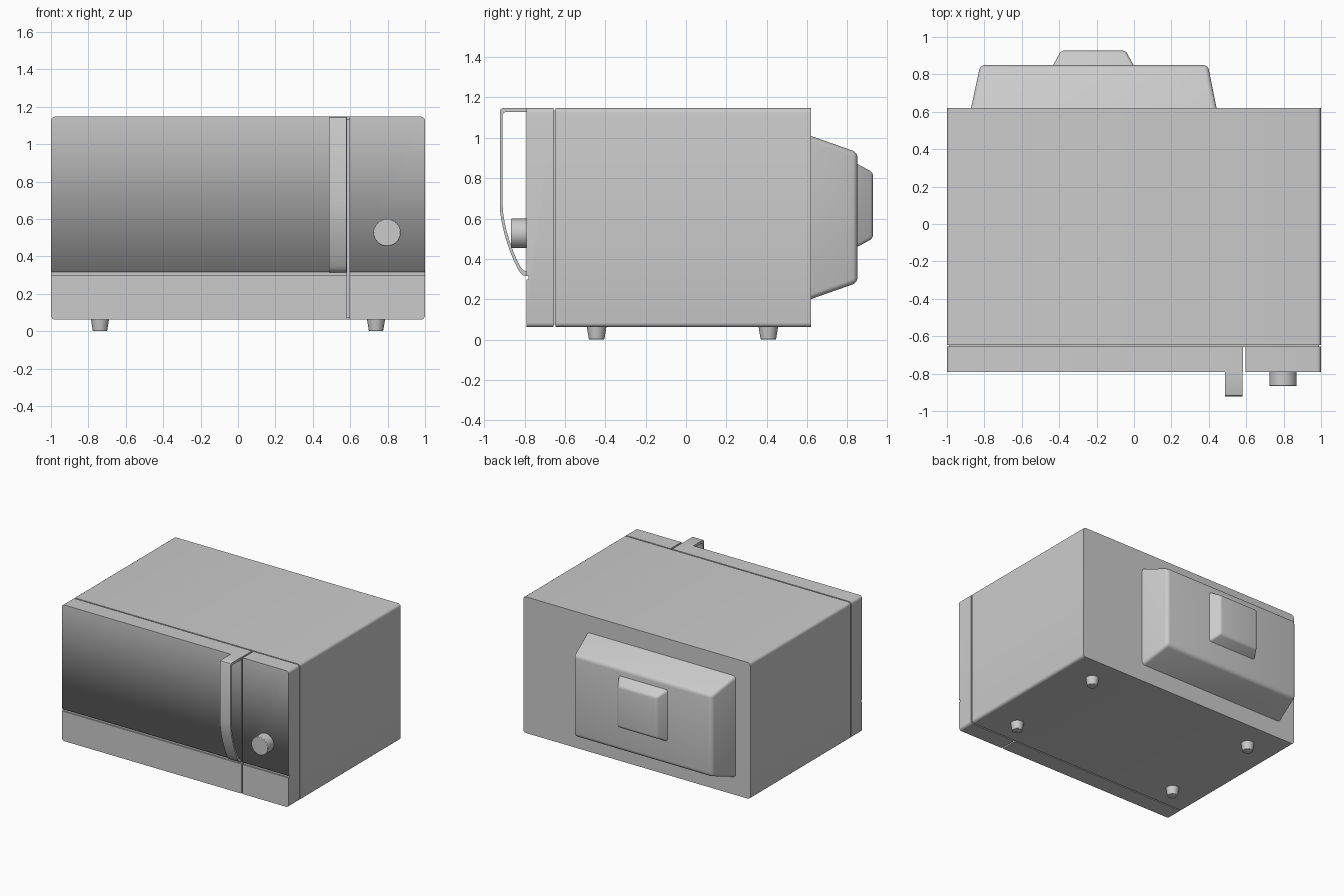
import bpy, bmesh
from math import sin, cos, pi
from mathutils import Vector

if "Cube" in bpy.data.objects:
    bpy.data.objects.remove(bpy.data.objects["Cube"])

FRONT, SEAM, BACK = -0.79, -0.656, 0.619
Z0, Z1 = 0.062, 1.147


def finish(name, bm, smooth=True):
    bmesh.ops.recalc_face_normals(bm, faces=bm.faces)
    me = bpy.data.meshes.new(name)
    bm.to_mesh(me)
    bm.free()
    ob = bpy.data.objects.new(name, me)
    bpy.context.collection.objects.link(ob)
    bpy.context.view_layer.objects.active = ob
    bpy.ops.object.select_all(action='DESELECT')
    ob.select_set(True)
    if smooth:
        bpy.ops.object.shade_smooth_by_angle(angle=0.6)
    return ob


def extrude(name, points, offset):
    """Solid made by sweeping a closed outline along an offset."""
    bm = bmesh.new()
    face = bm.faces.new([bm.verts.new(p) for p in points])
    new = bmesh.ops.extrude_face_region(bm, geom=[face], use_keep_orig=True)
    verts = [v for v in new['geom'] if isinstance(v, bmesh.types.BMVert)]
    bmesh.ops.translate(bm, verts=verts, vec=offset)
    return finish(name, bm)


def slab(name, x0, x1, y0, y1, z0=Z0, z1=Z1, left=0.0, right=0.0):
    """Block along y whose left / right corners are rounded in front view."""
    pts = []
    for sx, sz, start in ((1, 1, 0), (-1, 1, 90), (-1, -1, 180), (1, -1, 270)):
        r = right if sx > 0 else left
        cx = x1 - r if sx > 0 else x0 + r
        cz = z1 - r if sz > 0 else z0 + r
        n = 5 if r else 1
        for i in range(n):
            a = (start + (90 * i / (n - 1) if r else 0)) * pi / 180
            pts.append((cx + r * cos(a), y0, cz + r * sin(a)))
    return extrude(name, pts, (0, y1 - y0, 0))


def frustum(name, base, top, y0, y1, r):
    """Tapered cover on the back; rectangles are x0, x1, z0, z1."""
    bm = bmesh.new()
    loops = [[bm.verts.new((x, y, z)) for x, z in
              ((q[0], q[2]), (q[1], q[2]), (q[1], q[3]), (q[0], q[3]))]
             for q, y in ((base, y0), (top, y1))]
    for loop in loops:
        bm.faces.new(loop)
    for i in range(4):
        j = (i + 1) % 4
        bm.faces.new((loops[0][i], loops[0][j], loops[1][j], loops[1][i]))
    edges = [e for e in bm.edges if any(v in loops[1] for v in e.verts)]
    bmesh.ops.bevel(bm, geom=edges, offset=r, segments=4, profile=0.5,
                    affect='EDGES', clamp_overlap=True)
    return finish(name, bm)


def turned(name, loc, r0, r1, depth, axis_y=False, sides=32):
    """Cylinder or cone, standing on z or pointing along -y."""
    bpy.ops.mesh.primitive_cone_add(
        vertices=sides, radius1=r0, radius2=r1, depth=depth, location=loc,
        rotation=(pi / 2 if axis_y else 0, 0, 0))
    ob = bpy.context.object
    ob.name = name
    bev = ob.modifiers.new("edge", 'BEVEL')
    bev.width, bev.segments, bev.limit_method = 0.004, 2, 'ANGLE'
    bev.angle_limit = 0.8
    bpy.ops.object.shade_smooth_by_angle(angle=0.6)
    return ob


# Housing and recessed core behind the front panels
slab("housing", -1, 1, SEAM + 0.01, BACK, left=0.022, right=0.022)
slab("seam_core", -0.988, 0.988, SEAM - 0.002, SEAM + 0.012, Z0 + 0.012, Z1 - 0.012)

# Door and control panel, each with a shallow horizontal groove
for name, x0, x1, l, r in (("door", -1, 0.582, 0.022, 0),
                           ("control_panel", 0.595, 1, 0, 0.022)):
    panel = slab(name, x0, x1, FRONT, SEAM, left=l, right=r)
    cutter = slab("groove_cutter", -1.1, 1.1, FRONT - 0.02, FRONT + 0.01, 0.297, 0.316)
    cutter.hide_render = True
    mod = panel.modifiers.new("groove", 'BOOLEAN')
    mod.operation, mod.object, mod.solver = 'DIFFERENCE', cutter, 'EXACT'
    bpy.context.view_layer.objects.active = panel
    bpy.ops.object.modifier_apply(modifier=mod.name)
    bpy.data.objects.remove(cutter)

# Handle: side outline of a bent strip, swept across its width
def bezier(a, b, c, d, n=12):
    a, b, c, d = map(Vector, (a, b, c, d))
    return [tuple(a * (1 - t)**3 + b * 3 * t * (1 - t)**2 + c * 3 * t * t * (1 - t) + d * t**3)
            for t in (i / n for i in range(n + 1))]

outer = [(FRONT, Z1), (-0.908, Z1), (-0.918, 1.143), (-0.923, 1.132)]
outer += bezier((-0.923, 0.67), (-0.921, 0.55), (-0.86, 0.39), (-0.822, 0.332))
outer += [(-0.81, 0.32), (FRONT, 0.314)]
inner = [(FRONT, 0.338), (-0.803, 0.342)]
inner += bezier((-0.815, 0.352), (-0.85, 0.405), (-0.908, 0.56), (-0.909, 0.67))
inner += [(-0.909, 1.115), (-0.905, 1.123), (-0.897, 1.127), (FRONT, 1.127)]
extrude("handle", [(0.487, y, z) for y, z in outer + inner], (0.093, 0, 0))

# Knob
turned("knob", (0.797, FRONT - 0.037, 0.527), 0.073, 0.073, 0.08, axis_y=True)

# Stepped covers on the back
frustum("back_cover", (-0.872, 0.442, 0.2, 1.01), (-0.822, 0.395, 0.282, 0.928),
        BACK - 0.002, 0.85, 0.025)
frustum("vent_cap", (-0.435, 0.0, 0.457, 0.873), (-0.39, -0.045, 0.502, 0.828),
        0.845, 0.927, 0.016)

# Feet
for side, x in (("left", -0.738), ("right", 0.738)):
    for end, y in (("front", -0.443), ("back", 0.408)):
        turned(f"{end}_{side}_foot", (x, y, 0.033), 0.038, 0.049, 0.066, sides=24)
